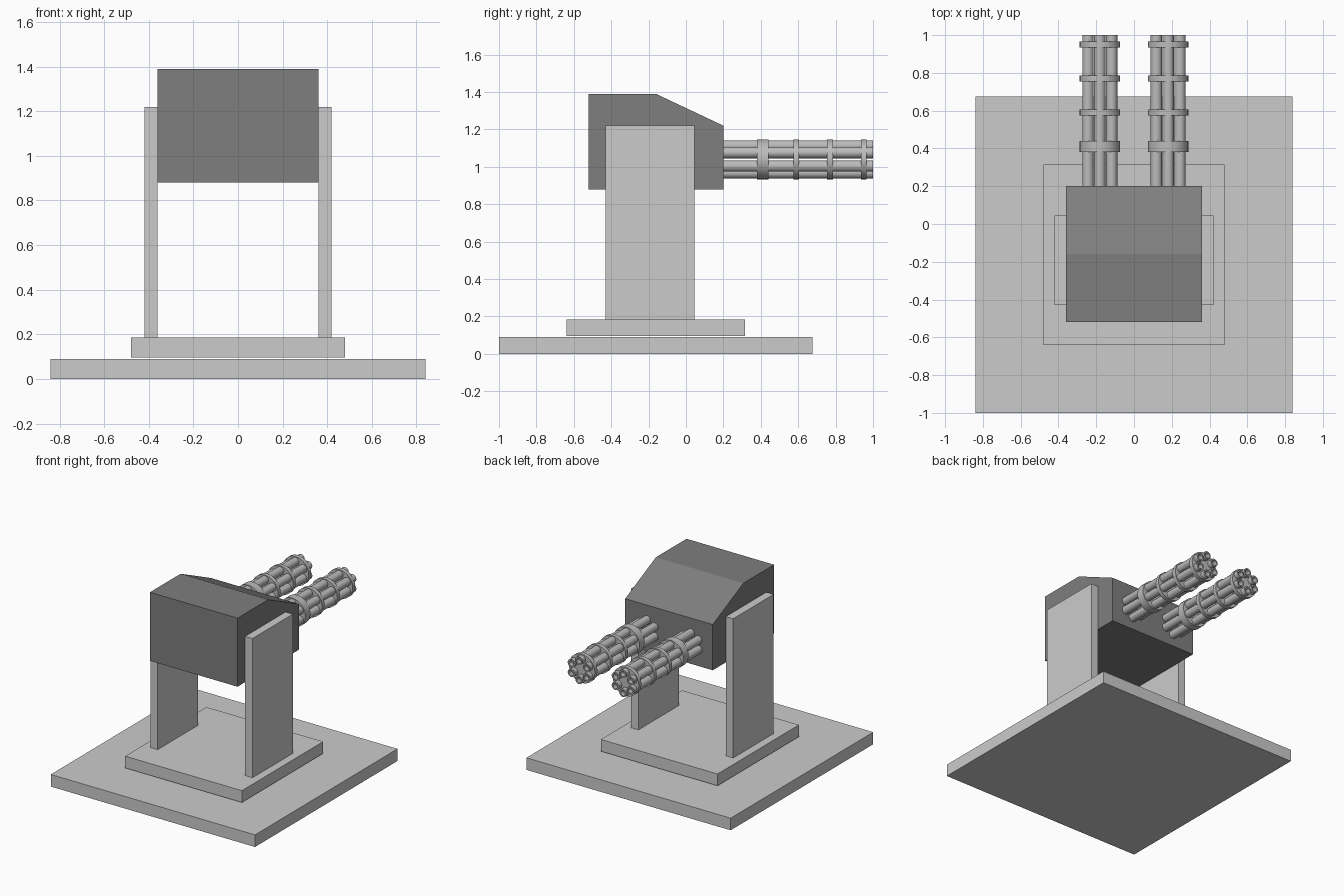
import bpy, bmesh, math
from mathutils import Matrix, Vector

if "Cube" in bpy.data.objects:
    bpy.data.objects.remove(bpy.data.objects["Cube"])


def material(name, v):
    m = bpy.data.materials.new(name)
    m.diffuse_color = (v, v, v, 1)
    m.use_nodes = True
    m.node_tree.nodes["Principled BSDF"].inputs["Base Color"].default_value = m.diffuse_color
    return m


LIGHT = material("light grey", 0.6)
DARK = material("dark grey", 0.21)
STEEL = material("steel grey", 0.5)


def finish(name, bm, mat, smooth=False):
    bmesh.ops.recalc_face_normals(bm, faces=bm.faces[:])
    me = bpy.data.meshes.new(name)
    bm.to_mesh(me)
    bm.free()
    me.materials.append(mat)
    ob = bpy.data.objects.new(name, me)
    bpy.context.collection.objects.link(ob)
    if smooth:
        bpy.ops.object.select_all(action='DESELECT')
        ob.select_set(True)
        bpy.context.view_layer.objects.active = ob
        bpy.ops.object.shade_smooth_by_angle(angle=math.radians(35))
    return ob


def box(name, lo, hi, mat):
    lo, hi = Vector(lo), Vector(hi)
    bm = bmesh.new()
    bmesh.ops.create_cube(bm, size=1)
    for v in bm.verts:
        v.co = Vector((v.co[i] * (hi[i] - lo[i]) + (lo[i] + hi[i]) / 2 for i in range(3)))
    return finish(name, bm, mat)


def cylinder_y(name, x, z, y0, y1, r, sides, bore=0):
    """Cylinder along y, optionally bored at its far end."""
    bm = bmesh.new()
    mat = Matrix.Translation((x, (y0 + y1) / 2, z)) @ Matrix.Rotation(-math.pi / 2, 4, 'X')
    bmesh.ops.create_cone(bm, cap_ends=True, segments=sides, radius1=r, radius2=r,
                          depth=y1 - y0, matrix=mat)
    if bore:
        tip = max(bm.faces, key=lambda f: f.calc_center_median().y)
        bmesh.ops.inset_region(bm, faces=[tip], thickness=r - bore)
        tip = max((f for f in bm.faces if len(f.verts) == sides),
                  key=lambda f: f.calc_center_median().y)
        new = bmesh.ops.extrude_discrete_faces(bm, faces=[tip])["faces"][0]
        bmesh.ops.translate(bm, verts=new.verts[:], vec=(0, -0.08, 0))
    return finish(name, bm, STEEL, True)


# Stepped base
box("base_plate", (-0.84, -1.0, 0), (0.84, 0.675, 0.09), LIGHT)
box("turntable_plate", (-0.48, -0.64, 0.097), (0.48, 0.315, 0.185), LIGHT)

# Side supports
for side, a, b in (("left", -0.42, -0.36), ("right", 0.36, 0.42)):
    box(side + "_support", (a, -0.43, 0.185), (b, 0.045, 1.22), LIGHT)

# Housing: side profile extruded across x
profile = [(-0.52, 0.88), (0.2, 0.88), (0.2, 1.22), (-0.16, 1.39), (-0.52, 1.39)]
bm = bmesh.new()
face = bm.faces.new([bm.verts.new((-0.36, y, z)) for y, z in profile])
ext = bmesh.ops.extrude_face_region(bm, geom=[face])["geom"]
bmesh.ops.translate(bm, verts=[g for g in ext if isinstance(g, bmesh.types.BMVert)],
                    vec=(0.72, 0, 0))
finish("housing", bm, DARK)

# Two clusters of six barrels held by four collars
ZC, RING = 1.04, 0.072
for side, xc in (("left", -0.181), ("right", 0.181)):
    for i in range(6):
        a = math.radians(30 + 60 * i)
        cylinder_y(f"{side}_barrel_{i + 1}", xc + RING * math.cos(a), ZC + RING * math.sin(a),
                   0.18, 1.0, 0.03, 20, bore=0.02)
    for i, (y0, y1) in enumerate(((0.38, 0.44), (0.575, 0.605), (0.755, 0.785), (0.935, 0.965))):
        cylinder_y(f"{side}_collar_{i + 1}", xc, ZC, y0, y1, 0.107, 32)
